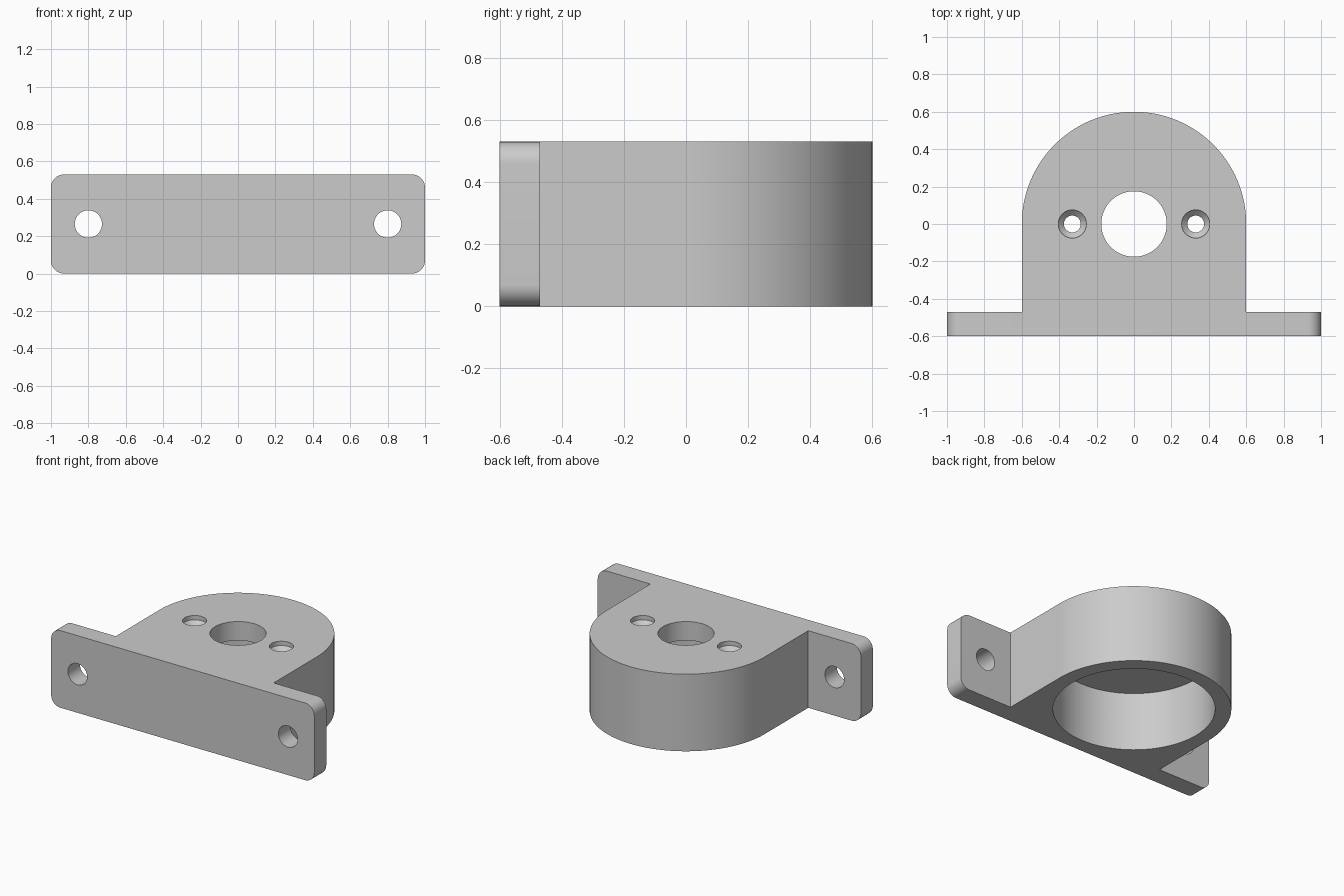
import bpy
import bmesh
from math import cos, sin, pi, radians
from mathutils import Matrix

if "Cube" in bpy.data.objects:
    bpy.data.objects.remove(bpy.data.objects["Cube"], do_unlink=True)

HEIGHT = 0.53
WALL = 0.13
RADIUS = 0.6

grey = bpy.data.materials.new("plain grey")
grey.use_nodes = True
grey.diffuse_color = (0.6, 0.6, 0.6, 1)
grey.node_tree.nodes["Principled BSDF"].inputs["Base Color"].default_value = grey.diffuse_color


def arc(cx, cy, r, start, end, steps):
    angles = [radians(start + (end - start) * i / steps) for i in range(steps + 1)]
    return [(cx + r * cos(a), cy + r * sin(a)) for a in angles]


def new_object(name, bm):
    bmesh.ops.recalc_face_normals(bm, faces=bm.faces)
    mesh = bpy.data.meshes.new(name)
    bm.to_mesh(mesh)
    bm.free()
    mesh.materials.append(grey)
    obj = bpy.data.objects.new(name, mesh)
    bpy.context.collection.objects.link(obj)
    return obj


def prism(name, outline, depth, matrix=Matrix()):
    """Extrude a flat outline along z, then place it."""
    bm = bmesh.new()
    face = bm.faces.new([bm.verts.new((x, y, 0)) for x, y in outline])
    top = bmesh.ops.extrude_face_region(bm, geom=[face])["geom"]
    verts = [v for v in top if isinstance(v, bmesh.types.BMVert)]
    bmesh.ops.translate(bm, verts=verts, vec=(0, 0, depth))
    bm.transform(matrix)
    return new_object(name, bm)


def lathe(name, profile, matrix, steps=64):
    """Closed round solid from (radius, z) rings."""
    bm = bmesh.new()
    rings = [[bm.verts.new((r * cos(2 * pi * i / steps), r * sin(2 * pi * i / steps), z))
              for i in range(steps)] for r, z in profile]
    for a, b in zip(rings, rings[1:]):
        for i in range(steps):
            j = (i + 1) % steps
            bm.faces.new((a[i], a[j], b[j], b[i]))
    bm.faces.new(rings[0])
    bm.faces.new(rings[-1])
    bm.transform(matrix)
    return new_object(name, bm)


def combine(target, other, operation):
    mod = target.modifiers.new(other.name, "BOOLEAN")
    mod.operation = operation
    mod.solver = "EXACT"
    mod.object = other
    bpy.context.view_layer.objects.active = target
    bpy.ops.object.modifier_apply(modifier=mod.name)
    bpy.data.objects.remove(other, do_unlink=True)


# Round-ended housing
bracket = prism("motor_bracket",
                arc(0, 0, RADIUS, 0, 180, 96) + [(-RADIUS, -0.55), (RADIUS, -0.55)], HEIGHT)

# Mounting flange with rounded corners, standing in the xz plane
c = 0.07
corners = [(1 - c, HEIGHT - c), (c - 1, HEIGHT - c), (c - 1, c), (1 - c, c)]
outline = [p for i, (x, z) in enumerate(corners)
           for p in arc(x, z, c, 90 * i, 90 * i + 90, 12)]
upright = Matrix.Rotation(pi / 2, 4, "X")
flange = prism("flange", outline, WALL, Matrix.Translation((0, WALL - RADIUS, 0)) @ upright)
combine(bracket, flange, "UNION")

# Large bore from below and shaft hole through the top wall
cavity = lathe("bore", [(0.5, -0.1), (0.5, HEIGHT - WALL)], Matrix(), 128)
combine(bracket, cavity, "DIFFERENCE")
shaft = lathe("shaft_hole", [(0.175, 0.3), (0.175, 0.6)], Matrix())
combine(bracket, shaft, "DIFFERENCE")

# Countersunk screw holes and flange holes on both sides
for side in (-1, 1):
    screw = lathe("screw_hole",
                  [(0.045, 0.3), (0.045, 0.47), (0.075, 0.5), (0.075, 0.6)],
                  Matrix.Translation((0.33 * side, 0, 0)))
    combine(bracket, screw, "DIFFERENCE")
    bolt = lathe("bolt_hole", [(0.073, 0), (0.073, 0.3)],
                 Matrix.Translation((0.8 * side, -0.4, HEIGHT / 2)) @ upright)
    combine(bracket, bolt, "DIFFERENCE")

# Smooth round walls, crisp edges
bpy.ops.object.select_all(action="DESELECT")
bracket.select_set(True)
bpy.context.view_layer.objects.active = bracket
bpy.ops.object.shade_smooth_by_angle(angle=radians(30))
